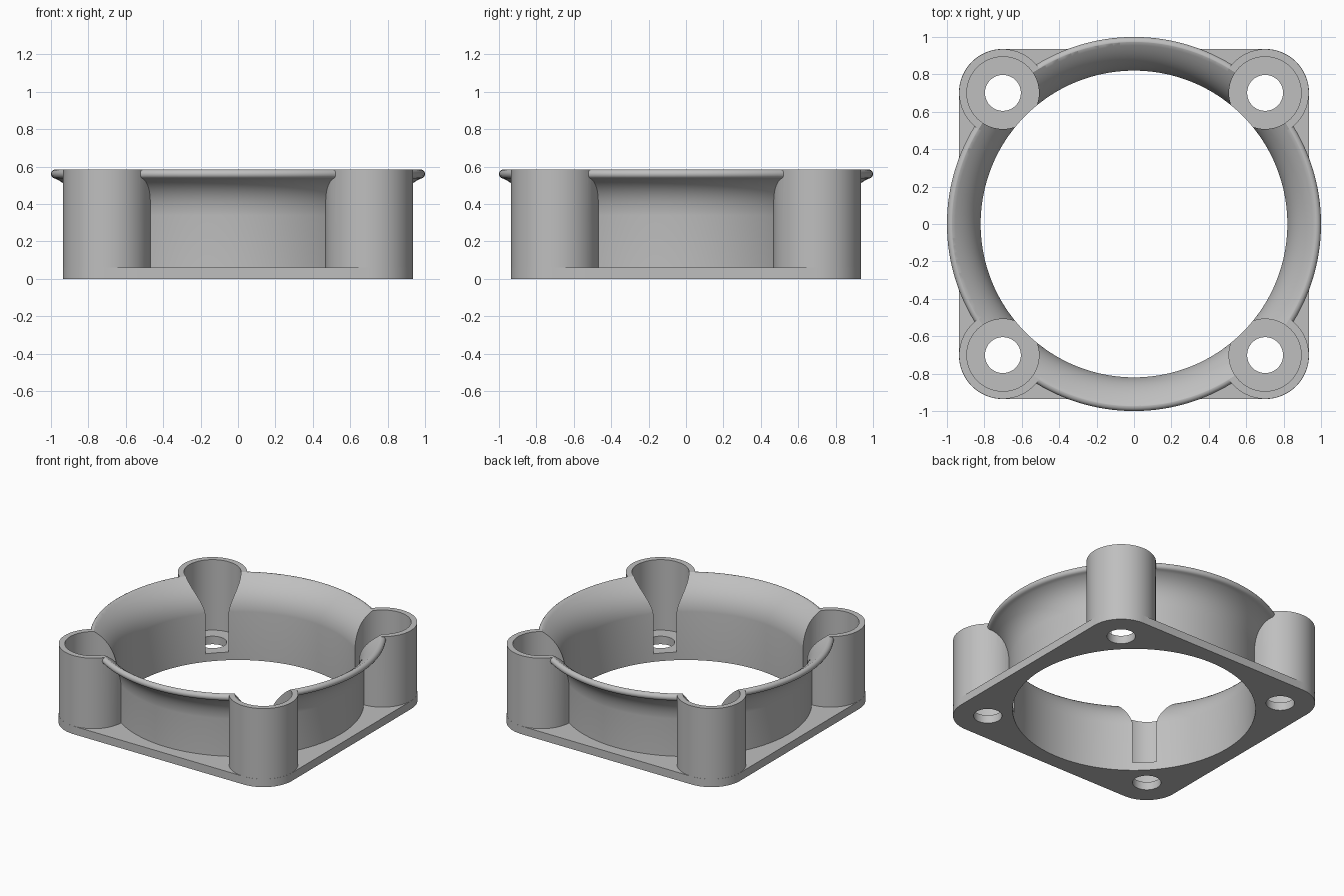
import bpy, bmesh, math
from mathutils import Matrix

cube = bpy.data.objects.get("Cube")
if cube:
    bpy.data.objects.remove(cube, do_unlink=True)

HEIGHT = 0.585
PLATE_TOP = 0.06
POST_POS = 0.701
POST_R = 0.235
BORE_R = 0.193
HOLE_R = 0.096
SEGS = 160

grey = bpy.data.materials.new("light_grey")
grey.use_nodes = True
colour = (0.52, 0.52, 0.52, 1)
grey.diffuse_color = colour
grey.node_tree.nodes["Principled BSDF"].inputs["Base Color"].default_value = colour


def make_object(name, bm):
    bmesh.ops.recalc_face_normals(bm, faces=bm.faces)
    mesh = bpy.data.meshes.new(name)
    bm.to_mesh(mesh)
    bm.free()
    mesh.materials.append(grey)
    obj = bpy.data.objects.new(name, mesh)
    bpy.context.collection.objects.link(obj)
    return obj


def revolve(name, profile):
    """Solid of revolution; the profile starts and ends on the axis."""
    bm = bmesh.new()
    verts = [bm.verts.new((r, 0, z)) for r, z in profile]
    edges = [bm.edges.new(pair) for pair in zip(verts, verts[1:])]
    bmesh.ops.spin(bm, geom=verts + edges, cent=(0, 0, 0), axis=(0, 0, 1),
                   angle=math.tau, steps=SEGS, use_merge=True)
    bmesh.ops.remove_doubles(bm, verts=bm.verts, dist=1e-5)
    return make_object(name, bm)


def corner_cylinders(name, radius, z0, z1):
    """Four upright cylinders, one at each corner."""
    bm = bmesh.new()
    for sx in (-1, 1):
        for sy in (-1, 1):
            place = Matrix.Translation((sx * POST_POS, sy * POST_POS, (z0 + z1) / 2))
            bmesh.ops.create_cone(bm, cap_ends=True, segments=72, radius1=radius,
                                  radius2=radius, depth=z1 - z0, matrix=place)
    return make_object(name, bm)


def bezier(a, b, c, steps=14):
    pts = []
    for i in range(steps + 1):
        t = i / steps
        pts.append(tuple((1 - t) ** 2 * p + 2 * t * (1 - t) * q + t * t * s
                         for p, q, s in zip(a, b, c)))
    return pts


def combine(body, other, operation):
    mod = body.modifiers.new(operation.lower(), "BOOLEAN")
    mod.operation = operation
    mod.solver = "EXACT"
    mod.object = other
    with bpy.context.temp_override(object=body, active_object=body,
                                   selected_objects=[body]):
        bpy.ops.object.modifier_apply(modifier=mod.name)
    bpy.data.objects.remove(other, do_unlink=True)


# Square flange plate with rounded corners
bm = bmesh.new()
outline = []
for k in range(4):
    mid = math.radians(45 + 90 * k)
    cx, cy = (math.copysign(POST_POS, f(mid)) for f in (math.cos, math.sin))
    for i in range(19):
        a = mid + math.radians(5 * i - 45)
        outline.append(bm.verts.new((cx + POST_R * math.cos(a),
                                     cy + POST_R * math.sin(a), 0)))
base = bm.faces.new(outline)
top = bmesh.ops.extrude_face_region(bm, geom=[base])["geom"]
bmesh.ops.translate(bm, vec=(0, 0, PLATE_TOP),
                    verts=[g for g in top if isinstance(g, bmesh.types.BMVert)])
body = make_object("fan_duct_mount", bm)

# Screw posts
combine(body, corner_cylinders("screw_posts", POST_R - 0.001, 0.03, HEIGHT), "UNION")

# Duct wall with flared, rounded lip
outer = bezier((0.85, 0.34), (0.86, 0.48), (0.975, 0.535))
lip = [(0.975 + 0.025 * math.cos(a), 0.56 + 0.0245 * math.sin(a))
       for a in (math.radians(22.5 * i - 67.5) for i in range(8))]
combine(body, revolve("duct_wall", [(0, 0.03), (0.85, 0.03)] + outer + lip + [(0, 0.5)]),
        "UNION")

# Flared air passage
inner = bezier((0.82, 0.36), (0.83, 0.50), (0.975, 0.586))
combine(body, revolve("air_passage", [(0, -0.1), (0.82, -0.1)] + inner
                      + [(0.975, 0.7), (0, 0.7)]), "DIFFERENCE")

# Wide post bores and narrow screw holes
combine(body, corner_cylinders("post_bores", BORE_R, PLATE_TOP, 0.8), "DIFFERENCE")
combine(body, corner_cylinders("screw_holes", HOLE_R, -0.1, 0.3), "DIFFERENCE")

# Smooth curved walls, keep crisp rims
bpy.ops.object.select_all(action="DESELECT")
body.select_set(True)
bpy.context.view_layer.objects.active = body
bpy.ops.object.shade_smooth_by_angle(angle=math.radians(30))
